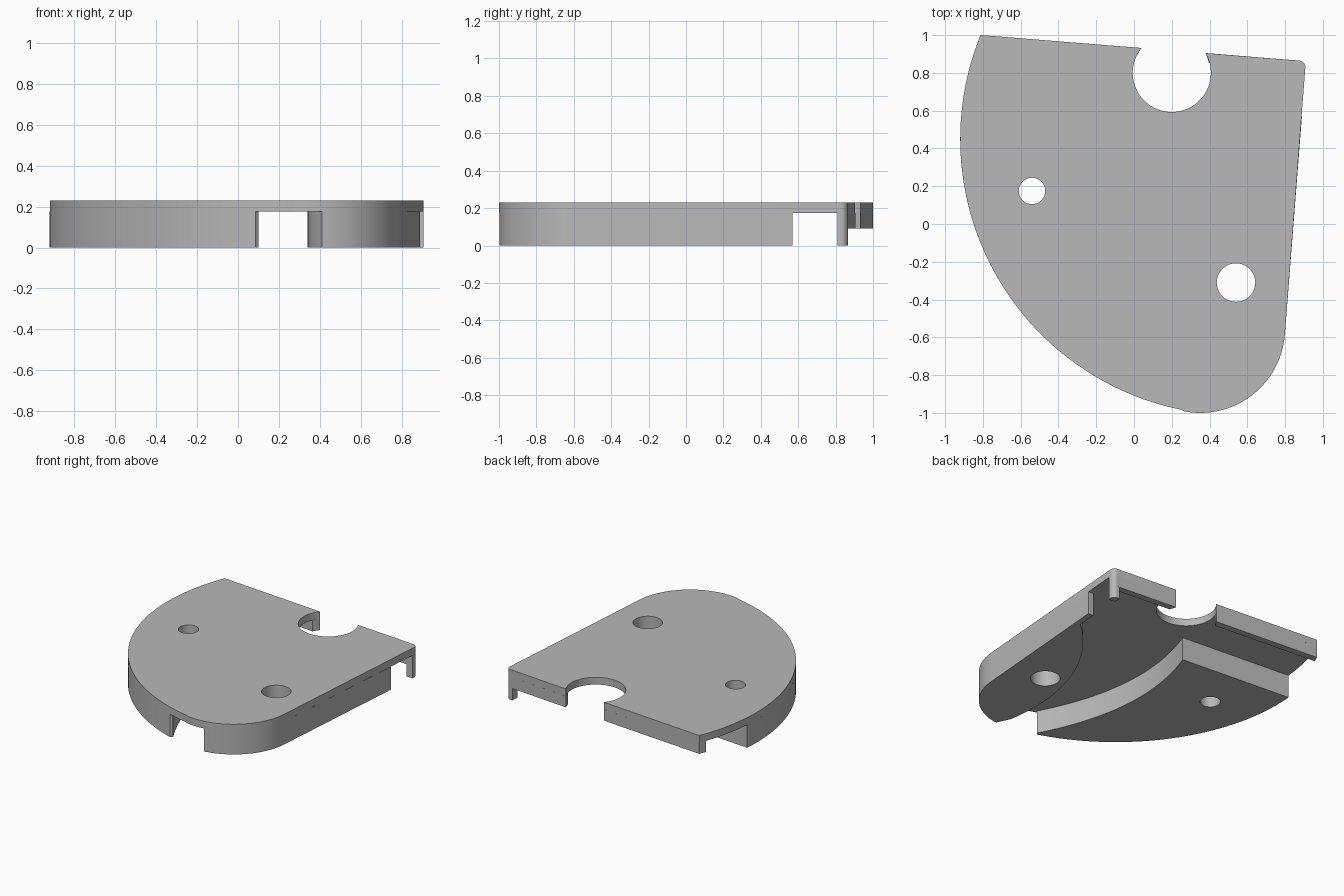
import bpy, bmesh, math

cube = bpy.data.objects.get("Cube")
if cube:
    bpy.data.objects.remove(cube, do_unlink=True)

grey = bpy.data.materials.new("plain grey")
grey.use_nodes = True
COLOUR = (0.48, 0.48, 0.48, 1)
grey.diffuse_color = COLOUR
grey.node_tree.nodes["Principled BSDF"].inputs["Base Color"].default_value = COLOUR

TOP, UNDER, RIM_LOW = 0.23, 0.175, 0.09


def arc(cx, cy, r, start, end, n=24):
    """Points along a circular arc, angles in degrees."""
    angles = [math.radians(start + (end - start) * i / n) for i in range(n + 1)]
    return [(cx + r * math.cos(a), cy + r * math.sin(a)) for a in angles]


def bowed(a, b, sag, n=24):
    """Points on a shallow curve from a to b, bowed towards -x."""
    pts = []
    for i in range(n + 1):
        t = i / n
        pts.append((a[0] + (b[0] - a[0]) * t - sag * 4 * t * (1 - t),
                    a[1] + (b[1] - a[1]) * t))
    return pts


def prism(name, outline, low, high, holes=()):
    """Fill an outline, leaving any holes open, and extrude it upwards."""
    bm = bmesh.new()
    edges = []
    for loop in (outline, *holes):
        verts = [bm.verts.new((x, y, low)) for x, y in loop]
        edges += [bm.edges.new((v, verts[i - 1])) for i, v in enumerate(verts)]
    bmesh.ops.triangle_fill(bm, edges=edges, use_beauty=True, use_dissolve=False)
    grown = bmesh.ops.extrude_face_region(bm, geom=bm.faces[:], use_keep_orig=True)
    moved = [g for g in grown["geom"] if isinstance(g, bmesh.types.BMVert)]
    bmesh.ops.translate(bm, verts=moved, vec=(0, 0, high - low))
    bmesh.ops.recalc_face_normals(bm, faces=bm.faces[:])
    mesh = bpy.data.meshes.new(name)
    bm.to_mesh(mesh)
    bm.free()
    mesh.materials.append(grey)
    obj = bpy.data.objects.new(name, mesh)
    bpy.context.collection.objects.link(obj)
    bpy.ops.object.select_all(action="DESELECT")
    obj.select_set(True)
    bpy.context.view_layer.objects.active = obj
    bpy.ops.object.shade_smooth_by_angle(angle=math.radians(30))
    return obj


def sweep(start, end, n=48):
    """Part of the large curved side."""
    return arc(0.543, 0.45, 1.463, start, end, n)


def nose(start, end):
    """Part of the tighter curve at the front."""
    return arc(0.35, -0.55, 0.45, start, end, 32)


small_hole = arc(-0.54, 0.175, 0.07, 0, 350, 35)
large_hole = arc(0.54, -0.31, 0.102, 0, 352.5, 47)

# Top plate with the round notch in its back edge
corner = arc(0.872, 0.83, 0.035, -4.5, 85.5, 8)
notch = arc(0.2, 0.8, 0.207, 30.3, -219.5, 48)
prism("top_plate", nose(259, 355.5) + corner + notch + sweep(157.9, 258.5),
      UNDER, TOP, [small_hole, large_hole])

# Block under the large curved side
inner_wall = bowed((0.10, -0.925), (-0.02, 0.50), 0.16)
prism("left_block", sweep(175.3, 251.75) + inner_wall, 0, UNDER, [small_hole])

# Block under the straight side, with a thin tail towards the back
tail = [(0.889, 0.57), (0.845, 0.57)]
prism("right_block", nose(277.7, 355.5) + tail + arc(1.74, -0.65, 1.4, 130.2, 190, 32),
      0, UNDER, [large_hole])

# Back rim, on either side of the notch
prism("back_rim_long", [(-0.81, 1.0), (-0.832, 0.95), (0.009, 0.883), (0.04, 0.932)],
      RIM_LOW, UNDER)
prism("back_rim_short", [(0.38, 0.905), (0.396, 0.855), (0.87, 0.815), (0.875, 0.865)],
      RIM_LOW, UNDER)

# Post under the rounded back corner
prism("corner_post", corner + [(0.858, 0.866), (0.855, 0.81), (0.906, 0.81)], 0, UNDER)
